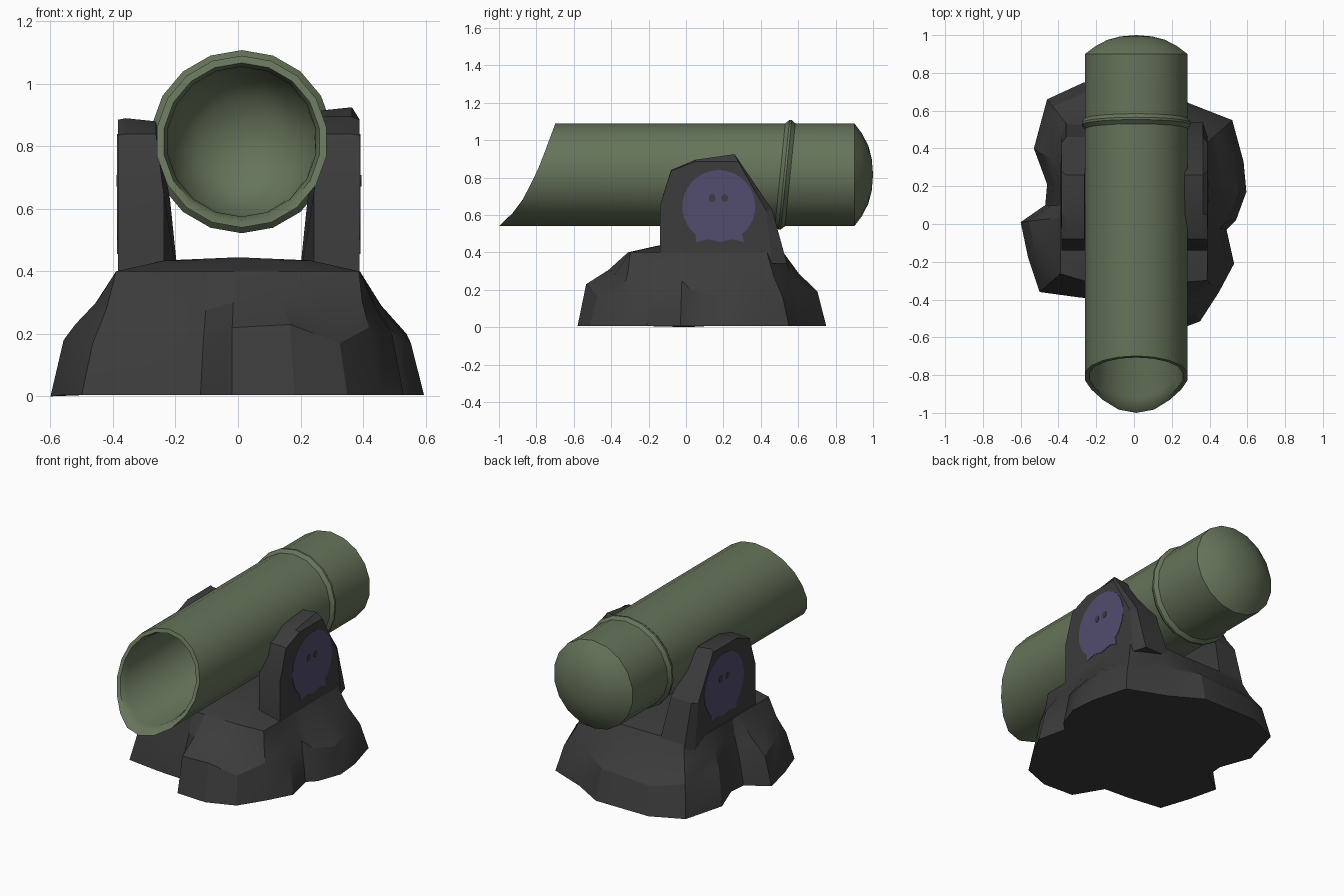
import bpy, bmesh, math
from mathutils import Vector

if "Cube" in bpy.data.objects:
    bpy.data.objects.remove(bpy.data.objects["Cube"])


def material(name, rgb):
    m = bpy.data.materials.new(name)
    m.diffuse_color = (*rgb, 1.0)
    m.use_nodes = True
    m.node_tree.nodes["Principled BSDF"].inputs["Base Color"].default_value = m.diffuse_color
    return m


GREEN = material("olive_green", (0.133, 0.175, 0.102))
ROCK = material("dark_rock", (0.045, 0.045, 0.045))
PURPLE = material("dusty_purple", (0.085, 0.072, 0.155))


def loft(name, rings, mat, angle, close=False, caps=False):
    """Skin rings of equal point count; a one-point ring closes to a fan."""
    bm = bmesh.new()
    vr = [[bm.verts.new(p) for p in r] for r in rings]
    pairs = list(zip(vr, vr[1:])) + ([(vr[-1], vr[0])] if close else [])
    for a, b in pairs:
        n = max(len(a), len(b))
        for i in range(n):
            j = (i + 1) % n
            if len(a) == 1:
                bm.faces.new((a[0], b[j], b[i]))
            elif len(b) == 1:
                bm.faces.new((a[i], a[j], b[0]))
            else:
                bm.faces.new((a[i], a[j], b[j], b[i]))
    if caps:
        for r in (vr[0], vr[-1]):
            if len(r) > 2:
                bm.faces.new(r)
    bmesh.ops.recalc_face_normals(bm, faces=bm.faces[:])
    me = bpy.data.meshes.new(name)
    bm.to_mesh(me)
    bm.free()
    me.materials.append(mat)
    ob = bpy.data.objects.new(name, me)
    bpy.context.collection.objects.link(ob)
    bpy.ops.object.select_all(action='DESELECT')
    ob.select_set(True)
    bpy.context.view_layer.objects.active = ob
    bpy.ops.object.shade_smooth_by_angle(angle=math.radians(angle))
    return ob


def interp(table, v):
    for (a, fa), (b, fb) in zip(table, table[1:]):
        if v <= b:
            break
    return fa + (fb - fa) * (v - a) / (b - a)


# Barrel: hollow 18-sided tube with slanted curved mouth and domed back
CX, CZ, N = 0.012, 0.815, 18
MOUTH = [(0.54, -1.0), (0.615, -0.92), (0.70, -0.86), (0.87, -0.78), (1.085, -0.70)]


def circle(r, yfun):
    if r == 0:
        return [(CX, yfun(CZ), CZ)]
    pts = []
    for i in range(N):
        a = math.radians(10 + 20 * i)
        z = CZ + r * math.sin(a)
        pts.append((CX + r * math.cos(a), yfun(z), z))
    return pts


def flat(y):
    return lambda z: y


def mouth(z):
    return interp(MOUTH, z)


loft("barrel", [
    circle(0, flat(1.0)), circle(0.085, flat(0.993)), circle(0.155, flat(0.975)),
    circle(0.222, flat(0.94)), circle(0.275, flat(0.90)), circle(0.275, flat(0.87)),
    circle(0.275, mouth), circle(0.252, mouth),
    circle(0.240, lambda z: mouth(z) + 0.04), circle(0.235, flat(0.80)),
    circle(0.14, flat(0.92)), circle(0, flat(0.95))], GREEN, 40)

# Raised, slightly tilted band around the barrel
loft("barrel_band", [
    circle(r, lambda z, d=d: 0.53 + 0.1 * (z - CZ) + d)
    for r, d in ((0.268, -0.035), (0.293, -0.006), (0.293, 0.006), (0.268, 0.035))],
    GREEN, 35, close=True)

# Rock base: rough footprint (x, y, shoulder height) lofted up to a plateau
FOOT = [(0.595, 0.17, 0.17), (0.58, 0.33, 0.20), (0.52, 0.55, 0.16), (0.29, 0.64, 0.22),
        (0.10, 0.75, 0.19), (-0.265, 0.75, 0.17), (-0.46, 0.66, 0.20), (-0.53, 0.40, 0.22),
        (-0.46, 0.21, 0.24), (-0.47, 0.10, 0.18), (-0.60, 0.01, 0.18), (-0.56, -0.18, 0.23),
        (-0.50, -0.36, 0.17), (-0.28, -0.39, 0.20), (-0.12, -0.40, 0.17), (-0.02, -0.57, 0.22),
        (0.18, -0.58, 0.23), (0.35, -0.515, 0.17), (0.45, -0.36, 0.22), (0.53, -0.21, 0.20),
        (0.49, -0.03, 0.25), (0.54, 0.02, 0.20)]
bottom, shoulder, middle, plateau, inner = [], [], [], [], []
for x, y, h in FOOT:
    dx, dy = x, y - 0.08
    s = min(0.39 / max(abs(dx), 1e-4), (0.44 if dy > 0 else 0.39) / max(abs(dy), 1e-4), 0.86)
    k = 0.93
    m = 0.5 * (k + s) - 0.01
    for ring, f, z in ((bottom, 1, 0.005), (shoulder, k, h),
                       (middle, m, 0.5 * (h + 0.40) - 0.01), (plateau, s, 0.40),
                       (inner, s * 0.6, 0.435)):
        ring.append((f * dx, 0.08 + f * dy, z))
bottom[10] = (-0.60, 0.01, 0.0)
loft("rock_base", [bottom, shoulder, middle, plateau, inner, [(0, -0.02, 0.445)]],
     ROCK, 25, caps=True)

# Cradle arms, one either side, with a ridge and a chamfered outer face
RIDGE = [(-0.14, 0.34), (-0.14, 0.65), (-0.08, 0.84), (0.05, 0.895),
         (0.26, 0.925), (0.46, 0.63), (0.54, 0.34)]
OUTER = [(-0.14, 0.34), (-0.14, 0.65), (-0.08, 0.835), (0.05, 0.885),
         (0.28, 0.885), (0.43, 0.62), (0.46, 0.34)]
INNER_X = [0.24, 0.24, 0.265, 0.265, 0.265, 0.22, 0.19]

# Painted skull-shaped patch: round head outline with a stubby jaw
PATCH = [(0.31, 0.455), (0.30, 0.50)]
PATCH += [(0.175 + 0.195 * math.cos(math.radians(a)), 0.645 + 0.195 * math.sin(math.radians(a)))
          for a in range(-42, 223, 12)]
PATCH += [(0.05, 0.50), (0.055, 0.455), (0.12, 0.47), (0.18, 0.455), (0.25, 0.47)]

for side, label, top in ((1, "right", 0.925), (-1, "left", 0.89)):
    def px(v):
        return side * v + 0.0025

    ri = [(y, min(z, top)) for y, z in RIDGE]
    loft(f"{label}_cradle_arm", [
        [(px(ix), y, min(z, top - 0.01)) for ix, (y, z) in zip(INNER_X, ri)],
        [(px(0.362), y, z) for y, z in ri],
        [(px(0.387), y, min(z, top)) for y, z in OUTER]], ROCK, 20, caps=True)
    loft(f"{label}_painted_patch",
         [[(px(x), y, z) for y, z in PATCH] for x in (0.385, 0.390)], PURPLE, 20, caps=True)
    # Small dark eye marks
    for k, c in enumerate((0.14, 0.207)):
        eye = [(c + 0.02 * math.cos(math.tau * i / 6), 0.69 + 0.021 * math.sin(math.tau * i / 6))
               for i in range(6)]
        loft(f"{label}_eye_mark_{k + 1}",
             [[(px(x), y, z) for y, z in eye] for x in (0.388, 0.392)], ROCK, 20, caps=True)
